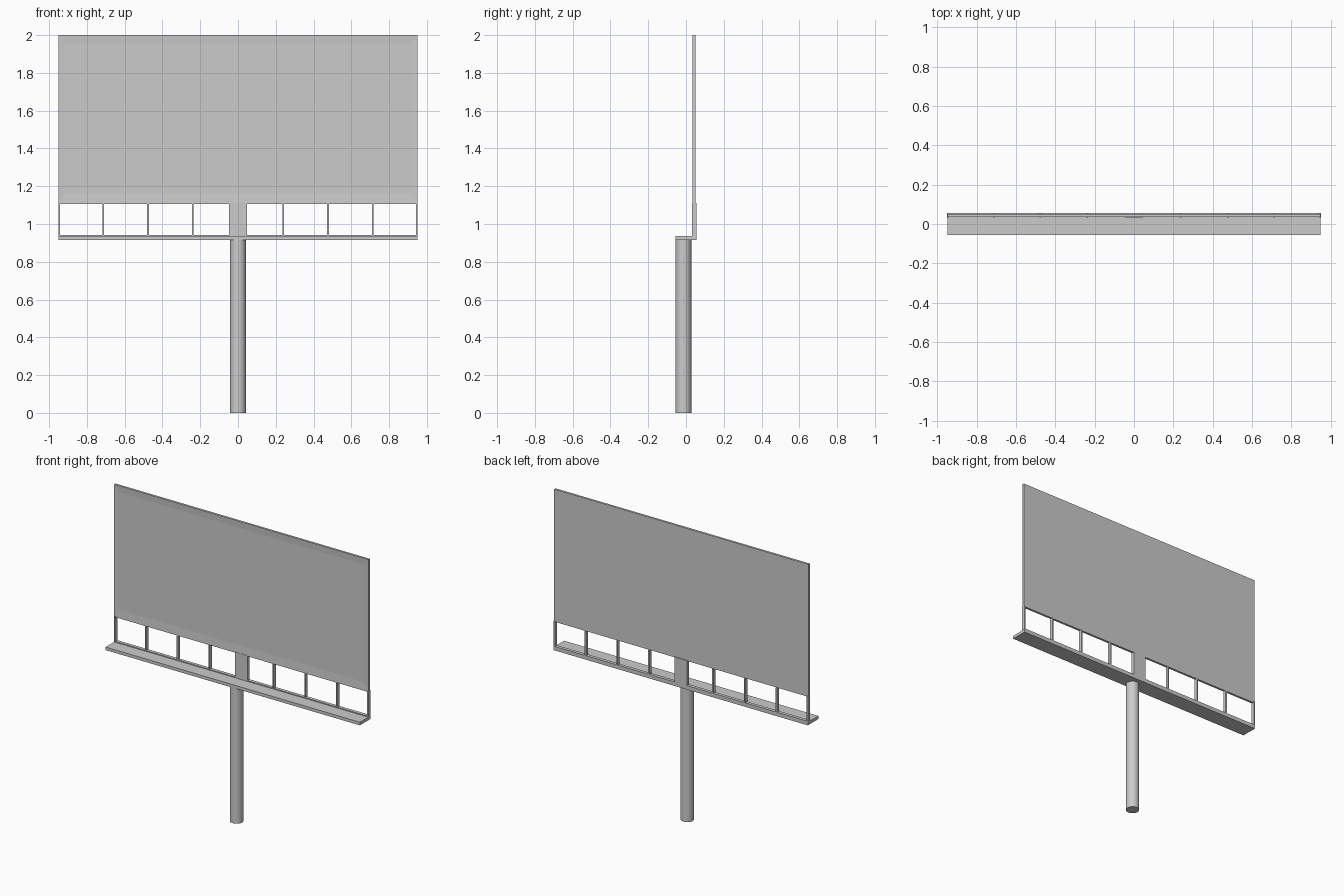
import bpy, bmesh

if "Cube" in bpy.data.objects:
    bpy.data.objects.remove(bpy.data.objects["Cube"])


def box(name, x0, x1, y0, y1, z0, z1):
    bm = bmesh.new()
    bmesh.ops.create_cube(bm, size=1)
    for v in bm.verts:
        v.co = ((x0 + x1) / 2 + v.co.x * (x1 - x0),
                (y0 + y1) / 2 + v.co.y * (y1 - y0),
                (z0 + z1) / 2 + v.co.z * (z1 - z0))
    me = bpy.data.meshes.new(name)
    bm.to_mesh(me)
    bm.free()
    ob = bpy.data.objects.new(name, me)
    bpy.context.collection.objects.link(ob)
    return ob


# Sign board: front face inset to form a border around a shallow recessed panel
W = 0.95
board = box("sign_board", -W, W, 0.035, 0.05, 1.105, 2.0)
bm = bmesh.new()
bm.from_mesh(board.data)
front = min(bm.faces, key=lambda f: f.calc_center_median().y)
bmesh.ops.inset_region(bm, faces=[front], thickness=0.032)
for v in front.verts:
    v.co.y += 0.003
    v.co.z = 1.955 if v.co.z > 1.5 else 1.163
    v.co.x = 0.918 if v.co.x > 0 else -0.918
# step the panel back with a straight wall
bm.to_mesh(board.data)
bm.free()

# Walkway platform
box("walkway", -W, W, -0.056, 0.056, 0.915, 0.936)
box("support_rail", -W, W, 0.034, 0.056, 0.934, 0.942)

# Thin uprights between walkway and board, mirrored left and right
for side in (-1, 1):
    for x in (0.239, 0.477, 0.714, 0.946):
        c = side * x
        box("upright", c - 0.0045, c + 0.0045, 0.033, 0.056, 0.936, 1.112 if x > 0.9 else 1.106)

# Central bracket
box("centre_bracket", -0.047, 0.047, 0.033, 0.056, 0.936, 1.11)

# Round pole
bpy.ops.mesh.primitive_cylinder_add(vertices=32, radius=0.042, depth=0.92,
                                    location=(0, -0.014, 0.46))
pole = bpy.context.object
pole.name = "pole"
bpy.ops.object.shade_smooth_by_angle()
